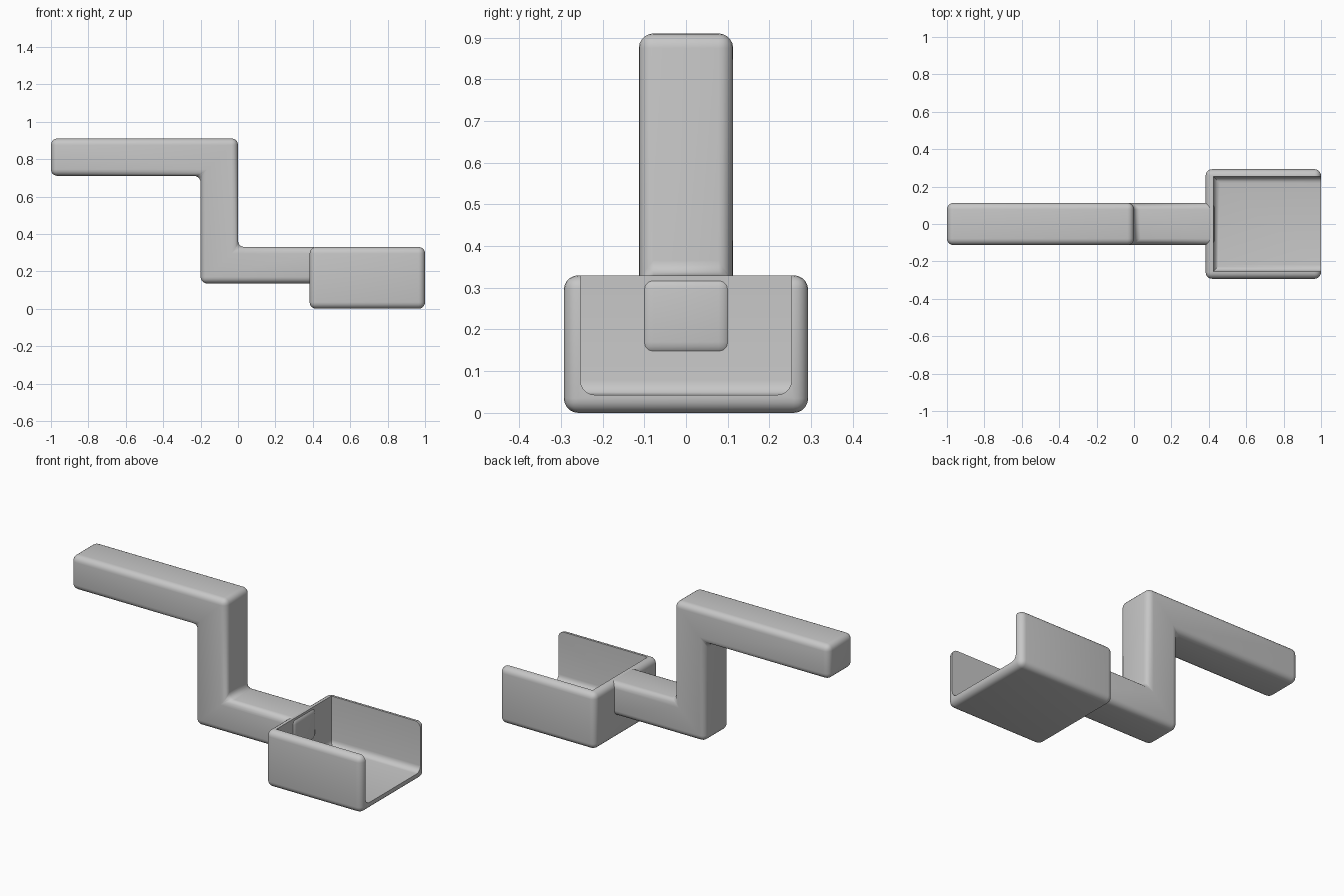
import bpy
import bmesh
import math
from mathutils import Matrix, Vector

cube = bpy.data.objects.get("Cube")
if cube:
    bpy.data.objects.remove(cube, do_unlink=True)

GREY = (0.57, 0.57, 0.57, 1)
ROUND = 0.035

mat = bpy.data.materials.new("plain grey")
mat.use_nodes = True
mat.diffuse_color = GREY
mat.node_tree.nodes["Principled BSDF"].inputs["Base Color"].default_value = GREY


def add_object(name, bm):
    bmesh.ops.recalc_face_normals(bm, faces=bm.faces)
    mesh = bpy.data.meshes.new(name)
    bm.to_mesh(mesh)
    bm.free()
    mesh.materials.append(mat)
    obj = bpy.data.objects.new(name, mesh)
    bpy.context.collection.objects.link(obj)
    return obj


def box(low, high):
    bm = bmesh.new()
    low, high = Vector(low), Vector(high)
    size = Matrix.Diagonal((*(high - low), 1))
    bmesh.ops.create_cube(bm, size=1, matrix=Matrix.Translation((low + high) / 2) @ size)
    return bm


def round_edges(bm, edges):
    bmesh.ops.bevel(bm, geom=edges, offset=ROUND, offset_type='OFFSET',
                    segments=5, profile=0.5, affect='EDGES', clamp_overlap=True)


def smooth(obj):
    bpy.ops.object.select_all(action='DESELECT')
    obj.select_set(True)
    bpy.context.view_layer.objects.active = obj
    bpy.ops.object.shade_smooth_by_angle(angle=math.radians(35))


# Cranked handle: stepped profile extruded across y, all edges rounded
profile = [(-1, 0.71), (-0.2, 0.71), (-0.2, 0.135), (0.433, 0.135),
           (0.433, 0.33), (0, 0.33), (0, 0.91), (-1, 0.91)]
half_width = 0.113
bm = bmesh.new()
face = bm.faces.new([bm.verts.new((x, -half_width, z)) for x, z in profile])
side = bmesh.ops.extrude_face_region(bm, geom=[face])["geom"]
bmesh.ops.translate(bm, vec=(0, 2 * half_width, 0),
                    verts=[v for v in side if isinstance(v, bmesh.types.BMVert)])
bmesh.ops.recalc_face_normals(bm, faces=bm.faces)
round_edges(bm, bm.edges[:])
handle = add_object("cranked_handle", bm)

# Open tray: rounded block
bm = box((0.383, -0.293, 0), (1, 0.293, 0.33))
round_edges(bm, bm.edges[:])
tray = add_object("open_tray", bm)

# Hollow, open at the top and the outer end, with a filleted floor
floor = 0.043
bm = box((0.425, -0.253, floor), (1.2, 0.253, 0.6))
round_edges(bm, [e for e in bm.edges if all(v.co.z < floor + 0.01 for v in e.verts)])
cutter = add_object("tray_hollow_cutter", bm)
cutter.hide_render = True
cutter.hide_viewport = True

cut = tray.modifiers.new("hollow", 'BOOLEAN')
cut.operation = 'DIFFERENCE'
cut.solver = 'EXACT'
cut.object = cutter

# Bake the cut so that the shading follows the finished tray, then drop the cutter
bpy.context.view_layer.update()
evaluated = tray.evaluated_get(bpy.context.evaluated_depsgraph_get())
finished = bpy.data.meshes.new_from_object(evaluated)
tray.modifiers.clear()
tray.data = finished
bpy.data.objects.remove(cutter, do_unlink=True)

for part in (handle, tray):
    smooth(part)
